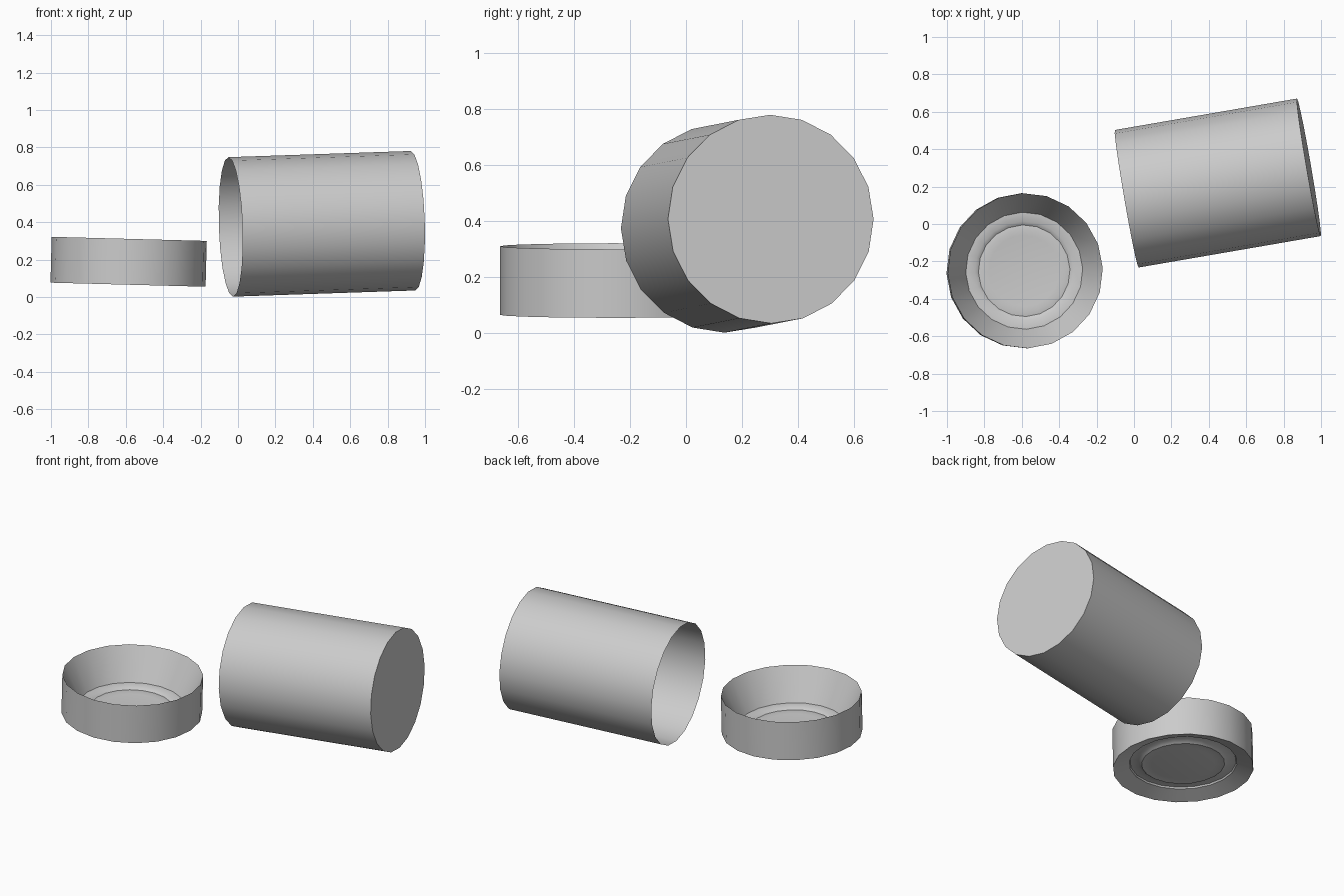
import bpy, bmesh, math
from mathutils import Matrix, Vector

if "Cube" in bpy.data.objects:
    bpy.data.objects.remove(bpy.data.objects["Cube"])

SIDES = 20


def lathe(name, profile, matrix):
    """Spin (radius, height) points around local z; radius 0 makes a pole."""
    bm = bmesh.new()
    rings = []
    for r, z in profile:
        if r == 0:
            rings.append([bm.verts.new((0, 0, z))])
        else:
            rings.append([bm.verts.new((r * math.cos(math.tau * i / SIDES),
                                        r * math.sin(math.tau * i / SIDES), z))
                          for i in range(SIDES)])
    for a, b in zip(rings, rings[1:]):
        for i in range(SIDES):
            j = (i + 1) % SIDES
            if len(b) == 1:
                bm.faces.new((a[i], a[j], b[0]))
            else:
                bm.faces.new((a[i], a[j], b[j], b[i]))
    mesh = bpy.data.meshes.new(name)
    bm.to_mesh(mesh)
    bm.free()
    obj = bpy.data.objects.new(name, mesh)
    bpy.context.collection.objects.link(obj)
    obj.matrix_world = matrix
    bpy.ops.object.select_all(action='DESELECT')
    obj.select_set(True)
    bpy.context.view_layer.objects.active = obj
    bpy.ops.object.shade_smooth_by_angle(angle=math.radians(35))
    return obj


# Jar lying on its side: open mouth at the left, closed base at the right
mouth = Vector((-0.039, 0.135, 0.375))
base = Vector((0.935, 0.303, 0.408))
axis = (base - mouth).normalized()
side = Vector((0, 0, 1)).cross(axis).normalized()
up = axis.cross(side)
jar_frame = Matrix((up, side, axis)).transposed()
if jar_frame.determinant() < 0:
    jar_frame = Matrix((up, -side, axis)).transposed()
length = (base - mouth).length
lathe("jar_body", [(0.373, 0), (0.373, length), (0, length)],
      Matrix.Translation(mouth) @ jar_frame.to_4x4())

# Lid lying upside down, slightly tilted
lid_frame = (Matrix.Translation((-0.588, -0.25, 0.066))
             @ Matrix.Rotation(math.radians(1.5), 4, 'Y')
             @ Matrix.Rotation(math.radians(2), 4, 'Z'))

# Band: lip, outer wall, rim and sloping inside
lathe("lid_band", [(0.318, 0.035), (0.415, 0.0), (0.415, 0.245), (0.313, 0.045),
                   (0.318, 0.035)][::1], lid_frame)

# Pressed centre panel
lathe("lid_panel", [(0, 0.03), (0.19, 0.03), (0.22, 0.034), (0.245, 0.03),
                    (0.265, 0.044), (0.313, 0.045)][::-1], lid_frame)
